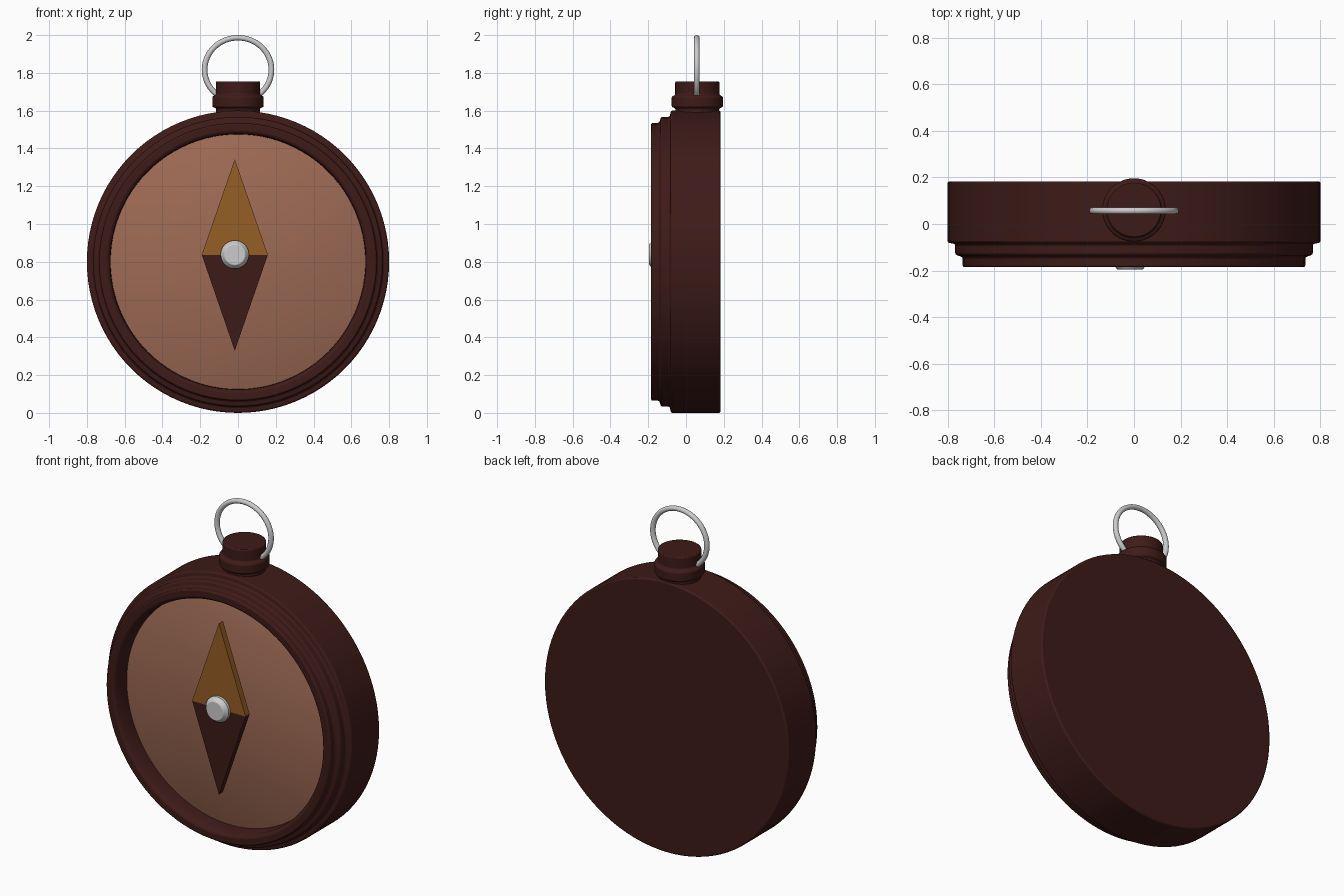
import bpy, bmesh, math
from mathutils import Matrix

if "Cube" in bpy.data.objects:
    bpy.data.objects.remove(bpy.data.objects["Cube"])

FACE_FRONT = Matrix.Rotation(math.radians(90), 4, 'X')  # local +z -> -y


def material(name, rgb):
    m = bpy.data.materials.new(name)
    m.diffuse_color = (*rgb, 1)
    m.use_nodes = True
    m.node_tree.nodes["Principled BSDF"].inputs["Base Color"].default_value = m.diffuse_color
    return m


BROWN = material("dark_brown", (0.048, 0.011, 0.009))
TAN = material("tan", (0.34, 0.145, 0.09))
GOLD = material("gold", (0.30, 0.112, 0.018))


def finish(name, bm, loc, mat=None, front=True, bevel=0.0, angle=35):
    bmesh.ops.recalc_face_normals(bm, faces=bm.faces)
    if front:
        bm.transform(FACE_FRONT)
    mesh = bpy.data.meshes.new(name)
    bm.to_mesh(mesh)
    bm.free()
    ob = bpy.data.objects.new(name, mesh)
    bpy.context.collection.objects.link(ob)
    ob.location = loc
    if mat:
        mesh.materials.append(mat)
    if bevel:
        b = ob.modifiers.new("bevel", 'BEVEL')
        b.width, b.segments = bevel, 2
        b.limit_method, b.angle_limit = 'ANGLE', math.radians(40)
    bpy.ops.object.select_all(action='DESELECT')
    bpy.context.view_layer.objects.active = ob
    ob.select_set(True)
    bpy.ops.object.shade_smooth_by_angle(angle=math.radians(angle))
    return ob


def lathe(name, profile, loc, mat=None, front=True, bevel=0.0, steps=96):
    # profile of (radius, height), turned about local z; both ends are capped
    bm = bmesh.new()
    rings = []
    for r, h in profile:
        rings.append([bm.verts.new((r * math.cos(a), r * math.sin(a), h))
                      for a in (2 * math.pi * i / steps for i in range(steps))])
    for lo, hi in zip(rings, rings[1:]):
        for i in range(steps):
            j = (i + 1) % steps
            bm.faces.new((lo[i], lo[j], hi[j], hi[i]))
    bm.faces.new(rings[0])
    bm.faces.new(rings[-1])
    return finish(name, bm, loc, mat, front, bevel)


# case: stepped round body with a deep recess in front
lathe("case", [(0.80, -0.183), (0.80, 0.080), (0.767, 0.086), (0.767, 0.132),
               (0.735, 0.142), (0.735, 0.185), (0.688, 0.185), (0.676, 0.165),
               (0.676, 0.072)],
      (0, 0, 0.8), BROWN, bevel=0.008)

# dial at the bottom of the recess
lathe("dial", [(0.677, 0.070), (0.677, 0.076), (0.670, 0.080)], (0, 0, 0.8), TAN)


# needle halves
def needle(name, tip, mat):
    bm = bmesh.new()
    pts = [(-0.175, 0), (0.175, 0), (0, tip)]
    face = bm.faces.new([bm.verts.new((x, y, 0.117)) for x, y in pts])
    ext = bmesh.ops.extrude_face_region(bm, geom=[face])["geom"]
    for v in ext:
        if isinstance(v, bmesh.types.BMVert):
            v.co.z = 0.155
    finish(name, bm, (-0.017, 0, 0.837), mat)


needle("needle_north", 0.506, GOLD)
needle("needle_south", -0.508, BROWN)

# pivot pin carrying the needle
lathe("pivot_pin", [(0.075, 0.078), (0.075, 0.17), (0.055, 0.195)],
      (-0.017, 0, 0.838), steps=40, bevel=0.003)

# crown on top of the case
lathe("crown", [(0.116, 1.57), (0.116, 1.612), (0.136, 1.620), (0.136, 1.674),
                (0.117, 1.684), (0.117, 1.755)],
      (0, 0.06, 0), BROWN, front=False, bevel=0.006, steps=64)

# hanging ring
bpy.ops.mesh.primitive_torus_add(major_radius=0.177, minor_radius=0.015,
                                 major_segments=64, minor_segments=14,
                                 location=(0, 0.057, 1.817),
                                 rotation=(math.radians(90), 0, 0))
ring = bpy.context.object
ring.name = "hanging_ring"
ring.scale = (1, 0.955, 1)
bpy.ops.object.shade_smooth()
